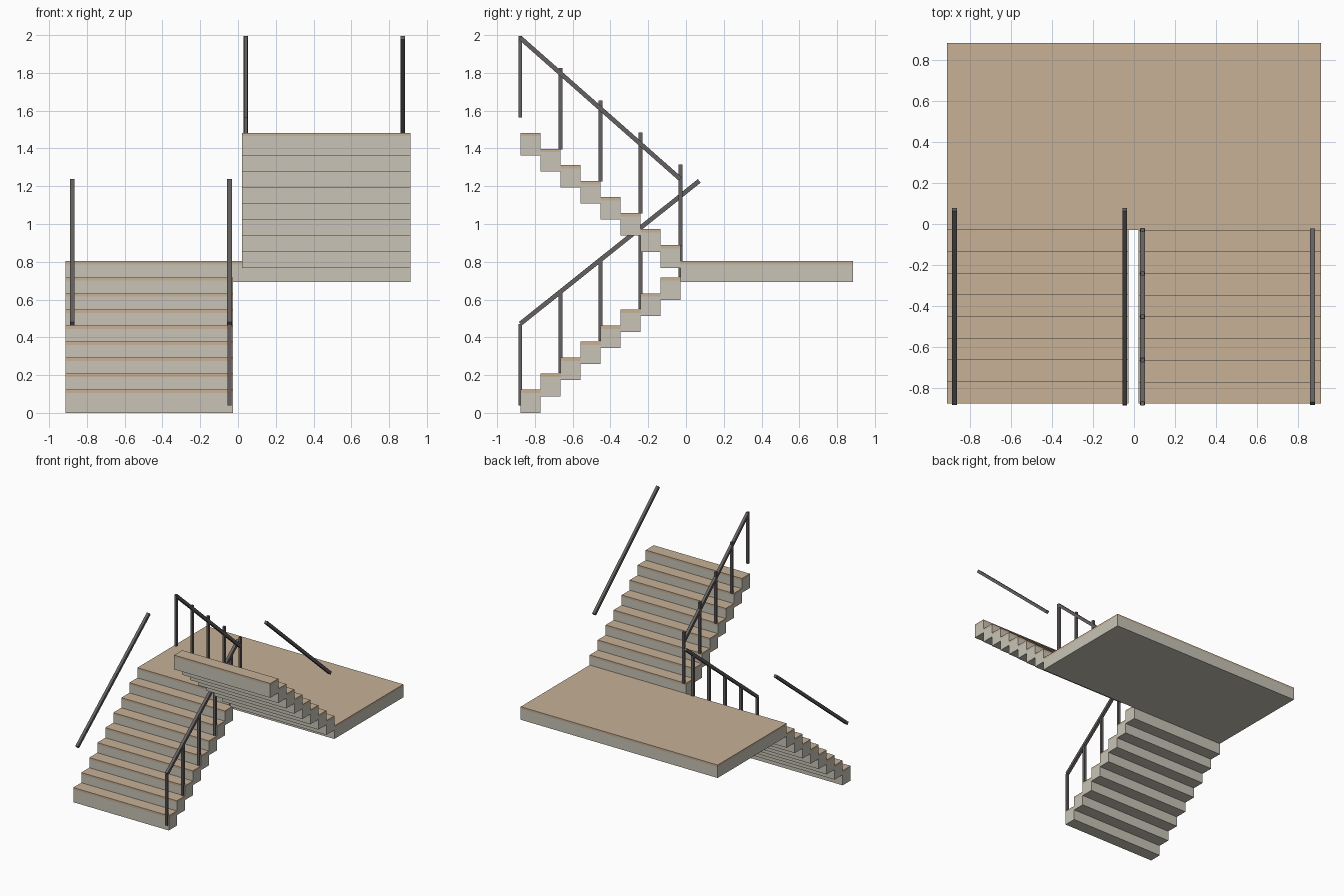
import bpy
from math import atan2, hypot
from mathutils import Matrix, Vector

cube = bpy.data.objects.get("Cube")
if cube:
    bpy.data.objects.remove(cube, do_unlink=True)


def material(name, rgb):
    m = bpy.data.materials.new(name)
    m.use_nodes = True
    m.diffuse_color = (*rgb, 1)
    m.node_tree.nodes["Principled BSDF"].inputs["Base Color"].default_value = (*rgb, 1)
    return m


STONE = material("pale stone", (0.58, 0.55, 0.47))
TREAD = material("tan tread", (0.57, 0.44, 0.31))
METAL = material("dark metal", (0.13, 0.12, 0.115))


def box(name, lo, hi, mat):
    """Box between two opposite corners."""
    lo, hi = Vector(lo), Vector(hi)
    bpy.ops.mesh.primitive_cube_add(size=1)
    ob = bpy.context.object
    ob.name = name
    ob.data.transform(Matrix.Diagonal((*(hi - lo), 1)))
    ob.location = (lo + hi) / 2
    ob.data.materials.append(mat)
    return ob


def slab(name, x0, x1, y0, y1, bottom, top):
    """Stone block with a thin covering on top."""
    box(name + "_block", (x0, y0, bottom), (x1, y1, top - COVER), STONE)
    box(name + "_tread", (x0, y0, top - COVER), (x1, y1, top), TREAD)


def handrail(name, x, start, end):
    """Square bar between two (y, z) points."""
    dy, dz = end[0] - start[0], end[1] - start[1]
    length = hypot(dy, dz)
    bar = box(name, (-BAR, -length / 2, -BAR), (BAR, length / 2, BAR), METAL)
    bar.location = (x, (start[0] + end[0]) / 2, (start[1] + end[1]) / 2)
    bar.rotation_euler.x = atan2(dz, dy)


def posts(name, x, bottom, rise):
    """Five posts, one every second step."""
    for i in range(5):
        y, z = FRONT + 2 * GOING * i, bottom + 2 * rise * i
        box(f"{name}_{i + 1}", (x - POST, y - POST, z), (x + POST, y + POST, z + 0.43), METAL)


COVER, BAR, POST = 0.018, 0.012, 0.01
STEPS, RISE, GOING, THICK = 8, 0.085, 0.106, 0.12
FRONT, EDGE, BACK = -0.877, -0.029, 0.885
LANDING_TOP, SIDE = 0.803, 0.913

# Landing
slab("landing", -SIDE, SIDE, EDGE, BACK, 0.694, LANDING_TOP)

# Lower flight climbs to the landing, upper flight climbs back to the front
for i in range(STEPS):
    y = FRONT + GOING * i
    low = LANDING_TOP - RISE * (STEPS - i)
    slab(f"lower_step_{i + 1}", -SIDE, -0.027, y, y + GOING,
         low - THICK if i else 0, low)
    high = LANDING_TOP + RISE * (STEPS - i)
    slab(f"upper_step_{STEPS - i}", 0.022, SIDE, y, y + GOING, high - THICK, high)

# Handrails on both sides of each flight
for side, x in (("outer", -0.877), ("inner", -0.045)):
    handrail(f"lower_{side}_handrail", x, (FRONT, 0.472), (0.07, 1.228))
for side, x in (("inner", 0.041), ("outer", 0.873)):
    handrail(f"upper_{side}_handrail", x, (FRONT, 1.985), (-0.03, 1.238))

# Posts carry the inner handrails only
posts("lower_post", -0.045, 0.04, RISE)
posts("upper_post", 0.041, 1.565, -RISE)
